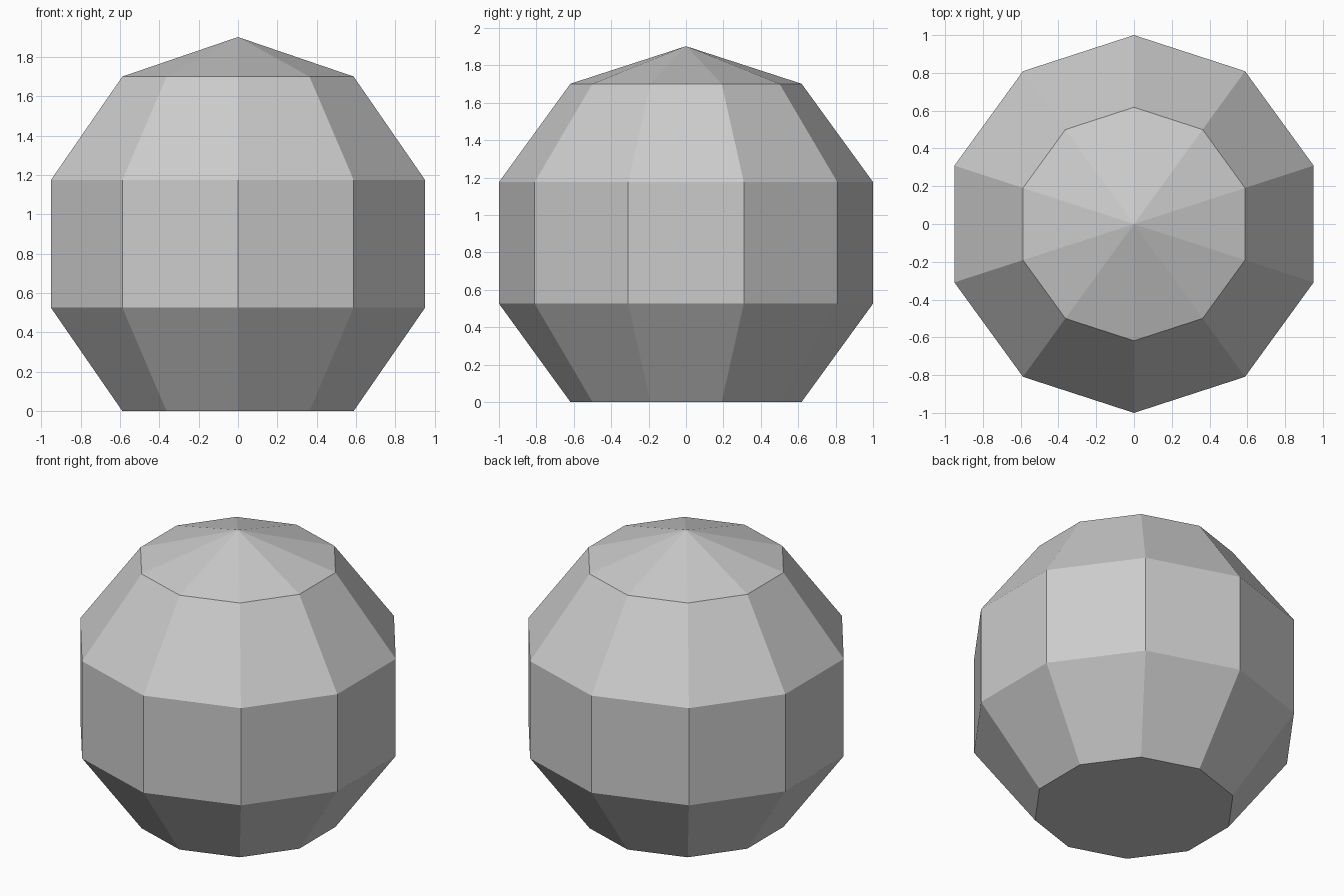
import bpy, bmesh
from math import sin, cos, pi

if "Cube" in bpy.data.objects:
    bpy.data.objects.remove(bpy.data.objects["Cube"])

SIDES = 10
R = 1 / sin(2 * pi / 5)          # sphere radius giving a widest ring of 1
BASE = R * cos(pi / 5)           # lift so the flat cut sits on z = 0

bm = bmesh.new()

# Four latitude rings of a faceted ball, one corner on the y axis
rings = []
for k in (4, 3, 2, 1):
    r, z = R * sin(k * pi / 5), BASE + R * cos(k * pi / 5)
    rings.append([bm.verts.new((r * sin(2 * pi * i / SIDES),
                                -r * cos(2 * pi * i / SIDES), z))
                  for i in range(SIDES)])

# Side bands
for low, high in zip(rings, rings[1:]):
    for i in range(SIDES):
        j = (i + 1) % SIDES
        bm.faces.new((low[i], low[j], high[j], high[i]))

# Pointed top and flat underside
apex = bm.verts.new((0, 0, BASE + R))
for i in range(SIDES):
    bm.faces.new((rings[-1][i], rings[-1][(i + 1) % SIDES], apex))
bm.faces.new(rings[0][::-1])

bmesh.ops.recalc_face_normals(bm, faces=bm.faces[:])
mesh = bpy.data.meshes.new("faceted_ball")
bm.to_mesh(mesh)
bm.free()
bpy.context.collection.objects.link(bpy.data.objects.new("faceted_ball", mesh))
